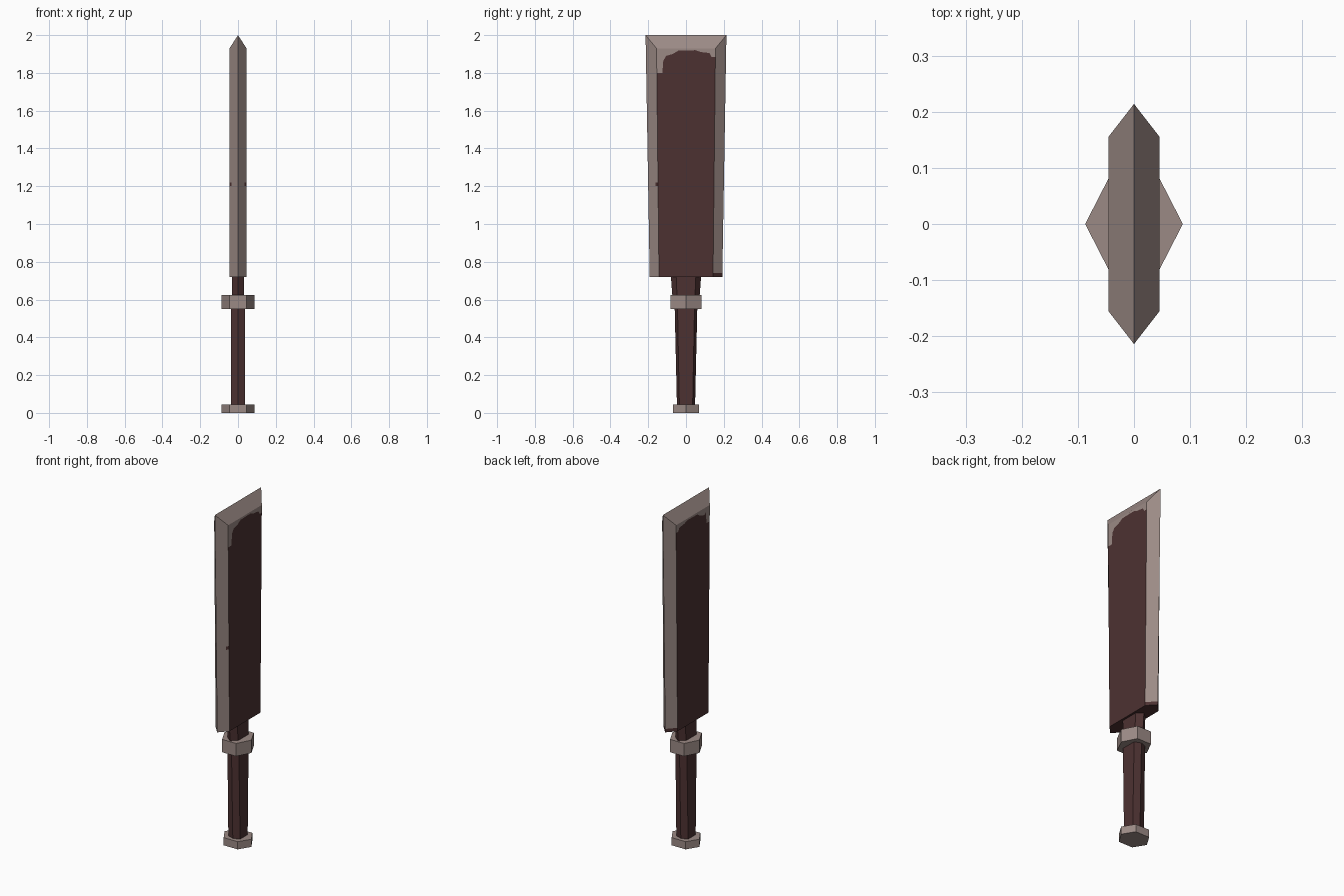
import bpy, bmesh

if "Cube" in bpy.data.objects:
    bpy.data.objects.remove(bpy.data.objects["Cube"])


def material(name, color):
    m = bpy.data.materials.new(name)
    m.diffuse_color = (*color, 1)
    m.use_nodes = True
    m.node_tree.nodes["Principled BSDF"].inputs["Base Color"].default_value = m.diffuse_color
    return m


steel = material("worn_steel", (0.33, 0.255, 0.235))
dark = material("dark_red_brown", (0.073, 0.031, 0.031))


def finish(bm, name, mats):
    bmesh.ops.remove_doubles(bm, verts=bm.verts, dist=0.0001)
    bmesh.ops.recalc_face_normals(bm, faces=bm.faces)
    mesh = bpy.data.meshes.new(name)
    bm.to_mesh(mesh)
    bm.free()
    for m in mats:
        mesh.materials.append(m)
    ob = bpy.data.objects.new(name, mesh)
    bpy.context.collection.objects.link(ob)


def loft(name, rings, mat):
    bm = bmesh.new()
    loops = [[bm.verts.new(p) for p in r] for r in rings]
    n = len(loops[0])
    for a, b in zip(loops, loops[1:]):
        for i in range(n):
            j = (i + 1) % n
            bm.faces.new((a[i], a[j], b[j], b[i]))
    bm.faces.new(loops[0][::-1])
    bm.faces.new(loops[-1])
    finish(bm, name, [mat])


def hex_x(z, tip, flat, y):   # hexagon pointed along x
    return [(tip, 0, z), (flat, y, z), (-flat, y, z),
            (-tip, 0, z), (-flat, -y, z), (flat, -y, z)]


def hex_y(z, x, flat, tip):   # hexagon pointed along y
    return [(x, -flat, z), (x, flat, z), (0, tip, z),
            (-x, flat, z), (-x, -flat, z), (0, -tip, z)]


# Pommel, guard and tapered grip
loft("pommel", [hex_x(z, 0.087, 0.045, 0.068) for z in (0, 0.045)], steel)
loft("guard", [hex_x(z, 0.087, 0.045, 0.082) for z in (0.55, 0.625)], steel)
loft("grip", [hex_y(0.04, 0.038, 0.035, 0.048),
              hex_y(0.56, 0.037, 0.045, 0.06)], dark)
loft("blade_tang", [hex_y(0.56, 0.033, 0.045, 0.068),
                    hex_y(0.725, 0.033, 0.052, 0.08)], dark)

# Blade: bevelled slab, stained on the flats
Z0, ZF, ZT, X = 0.72, 1.93, 2.0, 0.045


def flat_y(z):
    return 0.143 + 0.013 * (z - Z0) / (ZF - Z0)


def edge_y(z):
    return 0.192 + 0.022 * (z - Z0) / (ZT - Z0)


bm = bmesh.new()


def face(points, mat=0):
    f = bm.faces.new([bm.verts.new(p) for p in points])
    f.material_index = mat


def bevel(sx, sy, z, t):      # t = 0 at the flat, 1 at the cutting edge
    return (sx * X * (1 - t), sy * (flat_y(z) * (1 - t) + edge_y(z) * t), z)


for sx, low in ((1, 1.80), (-1, 1.835)):
    # stain outline across the flat, from -y to +y
    stain = [(-flat_y(low), low), (-0.125, low), (-0.12, low + 0.065),
             (-0.105, 1.89), (-0.07, 1.9), (-0.04, 1.918), (0.05, 1.92),
             (0.08, 1.91), (0.125, 1.905), (0.135, 1.885),
             (flat_y(1.885), 1.885)]
    line = [(sx * X, y, z) for y, z in stain]
    corner = {s: (sx * X, s * flat_y(ZF), ZF) for s in (-1, 1)}
    face([bevel(sx, -1, Z0, 0), bevel(sx, -1, 1.2, 0), bevel(sx, -1, 1.22, 0)]
         + line + [bevel(sx, 1, Z0, 0)], 1)
    face(line + [corner[1], corner[-1]])
    # chamfer at the tip
    face([corner[-1], corner[1], (0, edge_y(ZT), ZT), (0, -edge_y(ZT), ZT)])
    # +y bevel with a dark strip at its foot
    strip = [bevel(sx, 1, 0.74, t) for t in (0, 1)]
    face([bevel(sx, 1, Z0, 0), bevel(sx, 1, Z0, 1), strip[1], strip[0]], 1)
    face([strip[0], strip[1], (0, edge_y(ZT), ZT), corner[1], line[-1]])
    # -y bevel with a small dark nick beside the flat
    nick = [bevel(sx, -1, z, t) for z, t in
            ((1.2, 0), (1.2, 0.25), (1.22, 0.25), (1.22, 0))]
    face(nick, 1)
    face([bevel(sx, -1, Z0, 0)] + nick + [line[0], corner[-1],
         (0, -edge_y(ZT), ZT), bevel(sx, -1, Z0, 1)])
# dark underside
face(hex_y(Z0, X, flat_y(Z0), edge_y(Z0)), 1)
finish(bm, "blade", [steel, dark])
